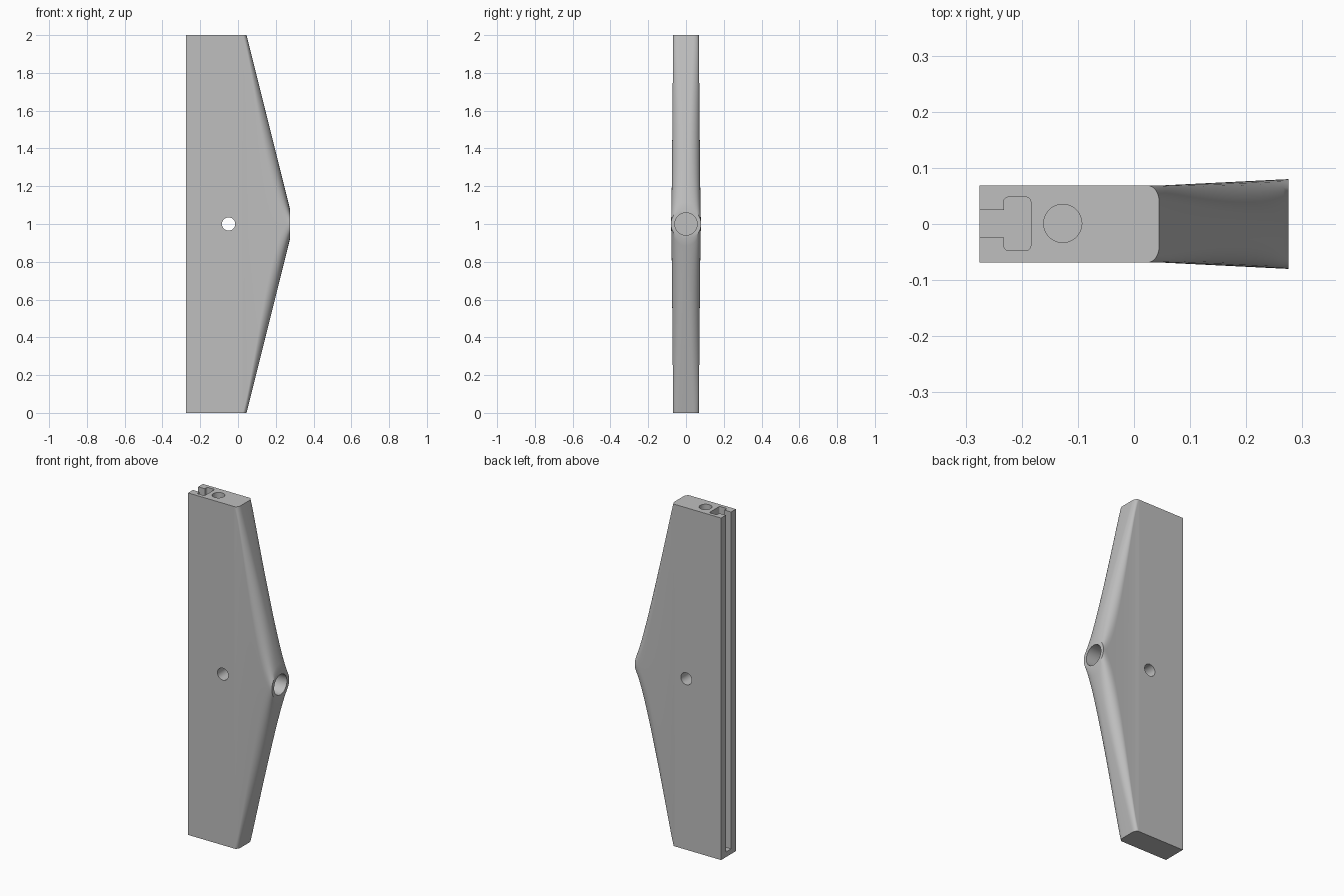
import bpy, bmesh, math
from mathutils import Matrix, Vector

if "Cube" in bpy.data.objects:
    bpy.data.objects.remove(bpy.data.objects["Cube"], do_unlink=True)

grey = bpy.data.materials.new("plain_grey")
grey.use_nodes = True
colour = (0.52, 0.52, 0.52, 1)
grey.diffuse_color = colour
grey.node_tree.nodes["Principled BSDF"].inputs["Base Color"].default_value = colour

BACK, EDGE, HUB = -0.275, 0.045, 0.275   # rear face, thin end edge, hub face
THICK, HUB_R = 0.0685, 0.08
CORNER = 10


def lerp(a, b, t):
    return a + (b - a) * t


def make_object(name, bm):
    bmesh.ops.recalc_face_normals(bm, faces=bm.faces)
    mesh = bpy.data.meshes.new(name)
    bm.to_mesh(mesh)
    bm.free()
    mesh.materials.append(grey)
    obj = bpy.data.objects.new(name, mesh)
    bpy.context.collection.objects.link(obj)
    return obj


def ring(x, half_z, half_y, round_z, round_y):
    """Rounded rectangle across x, with elliptical corners."""
    points = []
    for sy, sz, start in ((1, 1, 0), (-1, 1, 1), (-1, -1, 2), (1, -1, 3)):
        for i in range(CORNER + 1):
            a = (start + i / CORNER) * math.pi / 2
            points.append((x, sy * (half_y - round_y) + round_y * math.cos(a),
                           1 + sz * (half_z - round_z) + round_z * math.sin(a)))
    return points


# Body: flat plate that blends into a round hub
bm = bmesh.new()
start = EDGE - 0.025
rings = [ring(BACK, 1.1, THICK, 0.08, 0.03)]
steps = 28
for i in range(steps + 1):
    x = lerp(start, HUB, i / steps)
    t = max(0, (x - EDGE) / (HUB - EDGE))
    half_z = HUB_R + (HUB - x) * (1 - HUB_R) / (HUB - EDGE)
    round_z = lerp(0.08, half_z, t ** 1.5)
    rings.append(ring(x, half_z, lerp(THICK, HUB_R, t), round_z, lerp(0.03, HUB_R, t)))
loops = [[bm.verts.new(p) for p in r] for r in rings]
count = len(loops[0])
for a, b in zip(loops, loops[1:]):
    for i in range(count):
        j = (i + 1) % count
        bm.faces.new((a[i], a[j], b[j], b[i]))
bm.faces.new(loops[0])
bm.faces.new(loops[-1])
bmesh.ops.remove_doubles(bm, verts=bm.verts, dist=0.00005)

# Trim both ends square
for z, side in ((0, -1), (2, 1)):
    cut = bmesh.ops.bisect_plane(bm, geom=bm.verts[:] + bm.edges[:] + bm.faces[:],
                                 plane_co=(0, 0, z), plane_no=(0, 0, side),
                                 clear_outer=True)
    edges = [e for e in cut["geom_cut"] if isinstance(e, bmesh.types.BMEdge)]
    bmesh.ops.contextual_create(bm, geom=edges)
body = make_object("tapered_body", bm)


def box_cutter(name, low, high, bevel=0):
    bm = bmesh.new()
    low, high = Vector(low), Vector(high)
    size = high - low
    bmesh.ops.create_cube(bm, size=1, matrix=Matrix.Translation((low + high) / 2)
                          @ Matrix.Diagonal((*size, 1)))
    if bevel:
        upright = [e for e in bm.edges
                   if abs(e.verts[0].co.z - e.verts[1].co.z) > size.z / 2]
        bmesh.ops.bevel(bm, geom=upright, offset=bevel, segments=4,
                        profile=0.5, affect='EDGES')
    return make_object(name, bm)


def round_cutter(name, centre, radius, length, axis):
    bm = bmesh.new()
    turn = Vector((0, 0, 1)).rotation_difference(Vector(axis)).to_matrix().to_4x4()
    bmesh.ops.create_cone(bm, cap_ends=True, segments=48, radius1=radius,
                          radius2=radius, depth=length,
                          matrix=Matrix.Translation(centre) @ turn)
    return make_object(name, bm)


# Slot, end bore, cross hole and hub socket
cutters = [
    box_cutter("slot_channel", (-0.232, -0.047, 0.03), (-0.184, 0.048, 2.1), 0.008),
    box_cutter("slot_mouth", (-0.3, -0.024, 0.03), (-0.22, 0.025, 2.1)),
    round_cutter("end_bore", (-0.127, 0.001, 1.07), 0.034, 2.08, (0, 0, 1)),
    round_cutter("cross_hole", (-0.05, 0, 1), 0.035, 0.4, (0, 1, 0)),
    round_cutter("hub_socket", (0.2, 0, 1), 0.059, 0.24, (1, 0, 0)),
]
bpy.ops.object.select_all(action='DESELECT')
bpy.context.view_layer.objects.active = body
body.select_set(True)
for cutter in cutters:
    mod = body.modifiers.new(cutter.name, 'BOOLEAN')
    mod.operation = 'DIFFERENCE'
    mod.solver = 'EXACT'
    mod.object = cutter
    bpy.ops.object.modifier_apply(modifier=mod.name)
    bpy.data.objects.remove(cutter, do_unlink=True)

bpy.ops.object.shade_smooth_by_angle(angle=math.radians(30))
